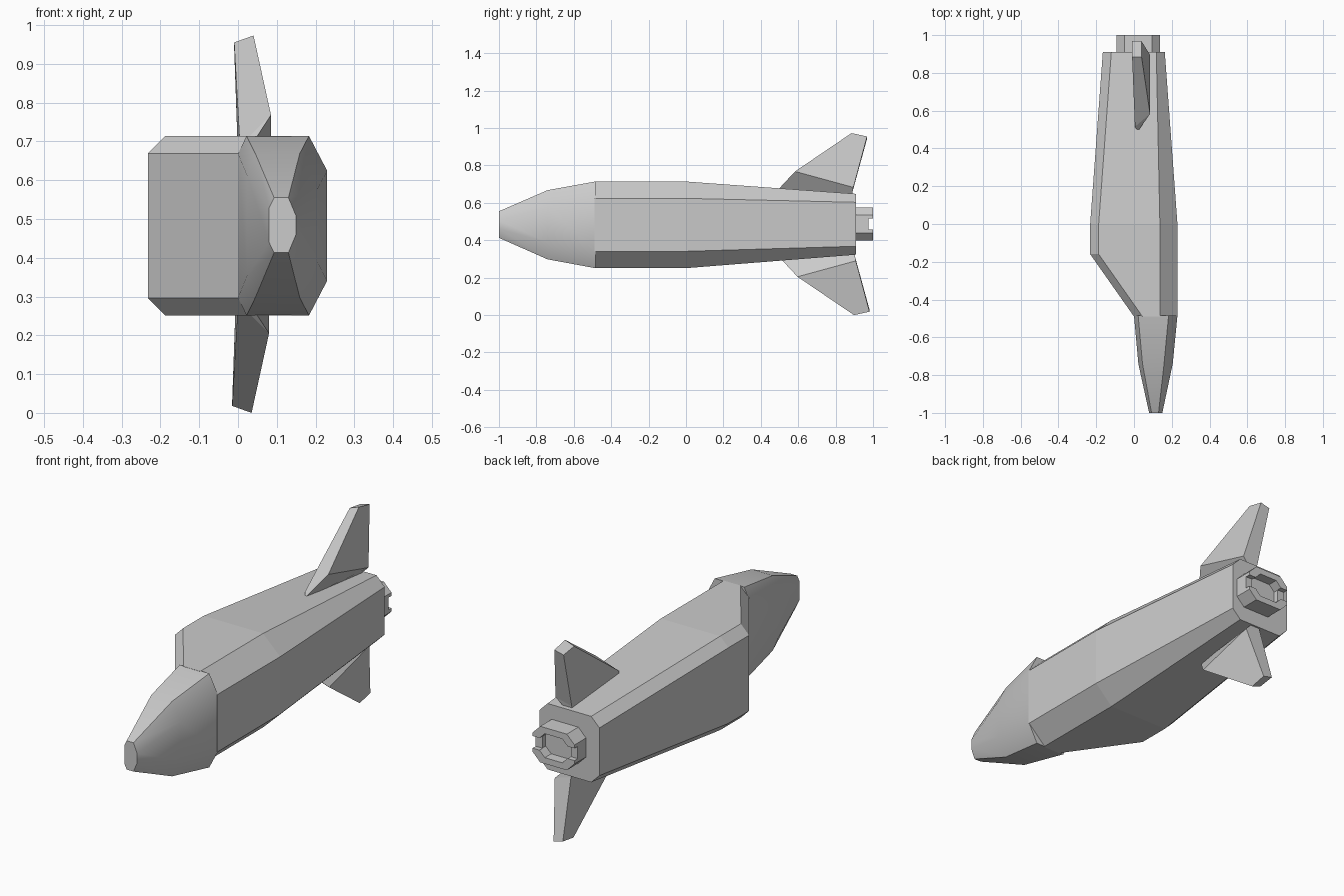
import bpy
import bmesh
import math

old = bpy.data.objects.get("Cube")
if old:
    bpy.data.objects.remove(old, do_unlink=True)

hull_grey = bpy.data.materials.new("hull_grey")
hull_grey.use_nodes = True
GREY = (0.6, 0.6, 0.6, 1)
hull_grey.diffuse_color = GREY
hull_grey.node_tree.nodes["Principled BSDF"].inputs["Base Color"].default_value = GREY


def ring(y, x0, x1, z0, z1, left, right):
    """Octagon across the hull, with its own corner cut (dx, dz) on each side."""
    (lx, lz), (rx, rz) = left, right
    return [(x0, y, z0 + lz), (x0 + lx, y, z0), (x1 - rx, y, z0), (x1, y, z0 + rz),
            (x1, y, z1 - rz), (x1 - rx, y, z1), (x0 + lx, y, z1), (x0, y, z1 - lz)]


def loft(name, rings):
    """Skin a row of matching rings and cap both ends."""
    bm = bmesh.new()
    rows = [[bm.verts.new(p) for p in r] for r in rings]
    n = len(rows[0])
    for a, b in zip(rows, rows[1:]):
        for i in range(n):
            j = (i + 1) % n
            bm.faces.new((a[i], a[j], b[j], b[i]))
    bm.faces.new(rows[0])
    bm.faces.new(rows[-1])
    bmesh.ops.recalc_face_normals(bm, faces=bm.faces)
    mesh = bpy.data.meshes.new(name)
    bm.to_mesh(mesh)
    bm.free()
    mesh.materials.append(hull_grey)
    obj = bpy.data.objects.new(name, mesh)
    bpy.context.collection.objects.link(obj)
    return obj


def activate(obj):
    bpy.ops.object.select_all(action="DESELECT")
    obj.select_set(True)
    bpy.context.view_layer.objects.active = obj


# Main hull: slanted shoulder on the right, tapering to the stern
SMALL, WIDE = (0.045, 0.045), (0.093, 0.09)
loft("hull", [
    ring(-0.49, 0.0, 0.23, 0.253, 0.716, SMALL, WIDE),
    ring(-0.16, -0.232, 0.23, 0.253, 0.716, SMALL, WIDE),
    ring(0.0, -0.232, 0.23, 0.253, 0.716, SMALL, WIDE),
    ring(0.91, -0.165, 0.163, 0.325, 0.65, SMALL, SMALL),
])

# Nose: offset to the left side, softly shaded along its length
nose = loft("nose", [
    ring(-0.485, 0.0, 0.23, 0.253, 0.716, (0.022, 0.046), (0.047, 0.09)),
    ring(-0.74, 0.023, 0.205, 0.3, 0.67, (0.022, 0.055), (0.046, 0.09)),
    ring(-1.0, 0.08, 0.15, 0.415, 0.557, (0.013, 0.027), (0.02, 0.048)),
])
activate(nose)
bpy.ops.object.shade_smooth_by_angle(angle=math.radians(30))

# Engine: hollow octagonal nozzle with a notch in each side of the rim
CUT, INNER = (0.042, 0.042), (0.03, 0.03)
engine = loft("engine", [
    ring(0.89, -0.092, 0.137, 0.4, 0.578, CUT, CUT),
    ring(1.0, -0.092, 0.137, 0.4, 0.578, CUT, CUT),
    ring(1.0, -0.055, 0.1, 0.43, 0.548, INNER, INNER),
    ring(0.95, -0.055, 0.1, 0.43, 0.548, INNER, INNER),
])
bpy.ops.mesh.primitive_cube_add(size=1, location=(0.02, 1.0, 0.489))
cutter = bpy.context.object
cutter.name = "notch_cutter"
cutter.hide_render = True
cutter.scale = (0.4, 0.05, 0.06)
notch = engine.modifiers.new("notches", "BOOLEAN")
notch.operation = "DIFFERENCE"
notch.solver = "EXACT"
notch.object = cutter
activate(engine)
bpy.ops.object.modifier_apply(modifier=notch.name)
bpy.data.objects.remove(cutter, do_unlink=True)

# Tail fins: each ring runs left front, right front, right rear, left rear
FIN = [
    [(0.005, 0.51, 0.66), (0.02, 0.49, 0.67), (0.03, 0.885, 0.63), (0.0, 0.885, 0.63)],
    [(0.005, 0.515, 0.69), (0.085, 0.583, 0.77), (0.085, 0.895, 0.685), (0.0, 0.89, 0.66)],
    [(-0.01, 0.885, 0.957), (0.04, 0.885, 0.975), (0.04, 0.968, 0.957), (-0.01, 0.968, 0.945)],
]
loft("upper_fin", FIN)
loft("lower_fin", [[(x - 0.005, y + 0.013, 0.977 - z) for x, y, z in r] for r in FIN])

# Rest the lowest fin tip on the ground
low = min(v.co.z for o in bpy.data.objects if o.type == "MESH" for v in o.data.vertices)
for name in ("hull", "nose", "engine", "upper_fin", "lower_fin"):
    bpy.data.objects[name].location.z = -low
